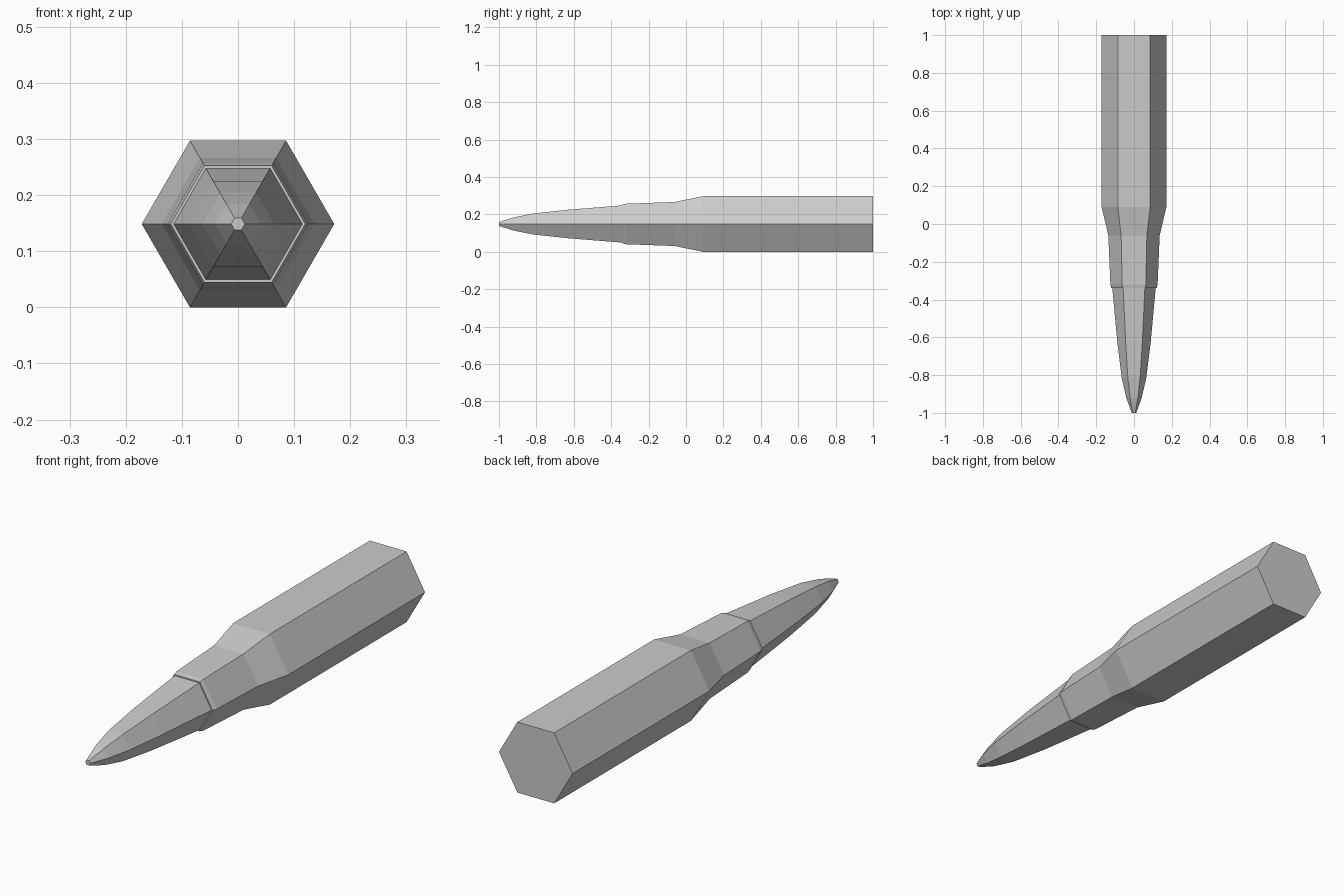
import bpy, bmesh
from math import cos, sin, pi

if "Cube" in bpy.data.objects:
    bpy.data.objects.remove(bpy.data.objects["Cube"])

SIDES = 6
CENTRE_Z = 0.1485


def lathe_along_y(name, profile):
    """Six-sided closed solid from (y, radius) pairs, back to front."""
    bm = bmesh.new()
    rings = []
    for y, r in profile:
        rings.append([bm.verts.new((r * cos(2 * pi * i / SIDES), y,
                                    CENTRE_Z + r * sin(2 * pi * i / SIDES)))
                      for i in range(SIDES)])
    for a, b in zip(rings, rings[1:]):
        for i in range(SIDES):
            j = (i + 1) % SIDES
            bm.faces.new((a[i], a[j], b[j], b[i]))
    bm.faces.new(rings[0])
    bm.faces.new(rings[-1])
    bmesh.ops.recalc_face_normals(bm, faces=bm.faces)
    mesh = bpy.data.meshes.new(name)
    bm.to_mesh(mesh)
    bm.free()
    obj = bpy.data.objects.new(name, mesh)
    bpy.context.collection.objects.link(obj)
    return obj


# Casing: straight body, shoulder, neck and bevelled mouth
lathe_along_y("casing", [(1.0, 0.1715), (0.09, 0.1715), (-0.06, 0.136),
                         (-0.32, 0.125), (-0.34, 0.120)])

# Pointed tip seated in the mouth
lathe_along_y("tip", [(-0.33, 0.1155), (-0.37, 0.112), (-0.63, 0.088),
                      (-0.815, 0.065), (-0.92, 0.041), (-1.0, 0.012)])
